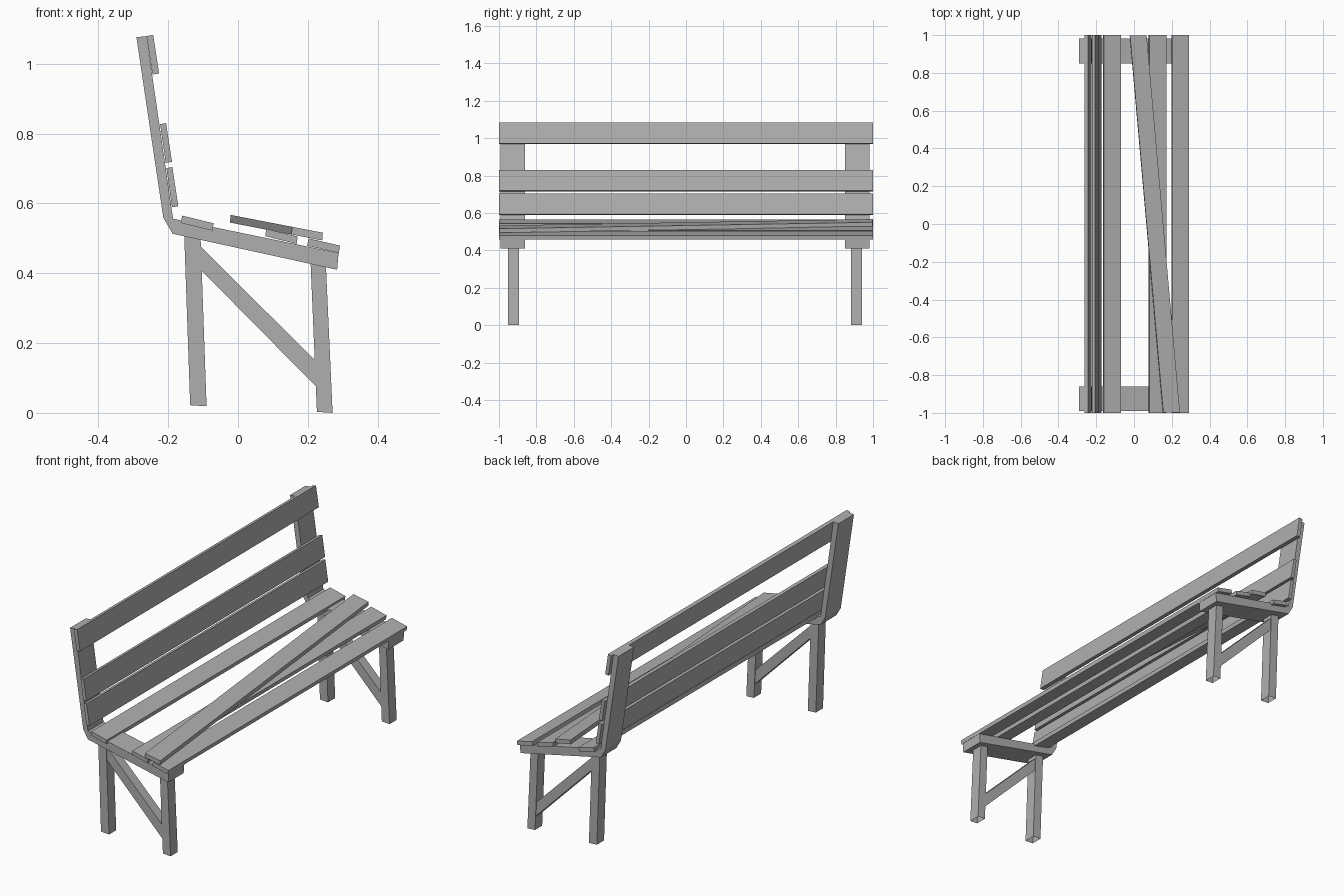
import bpy, bmesh

if "Cube" in bpy.data.objects:
    bpy.data.objects.remove(bpy.data.objects["Cube"])

# Dark grey weathered timber
timber = bpy.data.materials.new("timber")
timber.diffuse_color = (0.43, 0.43, 0.43, 1)
timber.use_nodes = True
timber.node_tree.nodes["Principled BSDF"].inputs["Base Color"].default_value = timber.diffuse_color


def prism(name, profile, y0, y1, shift=(0, 0), open_base=False):
    """Extrude an (x, z) profile from y0 to y1, sliding the far end by shift.
    open_base leaves out the face along the first profile edge."""
    bm = bmesh.new()
    near = [bm.verts.new((x, y0, z)) for x, z in profile]
    far = [bm.verts.new((x + shift[0], y1, z + shift[1])) for x, z in profile]
    bm.faces.new(near)
    bm.faces.new(far[::-1])
    n = len(profile)
    sides = []
    for i in range(n):
        j = (i + 1) % n
        sides.append(bm.faces.new((near[i], far[i], far[j], near[j])))
    bmesh.ops.recalc_face_normals(bm, faces=bm.faces)
    if open_base:
        bmesh.ops.delete(bm, geom=[sides[0]], context='FACES_ONLY')
    mesh = bpy.data.meshes.new(name)
    bm.to_mesh(mesh)
    bm.free()
    mesh.materials.append(timber)
    ob = bpy.data.objects.new(name, mesh)
    bpy.context.collection.objects.link(ob)
    return ob


# End frames: bent support, two open-bottomed legs and a diagonal brace per side
frame_parts = {
    "support": (0.921, 0.13, [(-0.186, 0.556), (0.288, 0.458), (0.284, 0.41),
                              (-0.187, 0.513), (-0.214, 0.559),
                              (-0.291, 1.076), (-0.262, 1.079)]),
    "rear_leg": (0.917, 0.06, [(-0.137, 0.022), (-0.09, 0.019),
                               (-0.107, 0.497), (-0.154, 0.507)]),
    "front_leg": (0.917, 0.06, [(0.226, 0.003), (0.271, 0.0),
                                (0.252, 0.418), (0.208, 0.428)]),
    "brace": (0.917, 0.052, [(-0.107, 0.41), (0.224, 0.075),
                             (0.222, 0.149), (-0.108, 0.478)]),
}
for side, label in ((-1, "near"), (1, "far")):
    for part, (y, width, profile) in frame_parts.items():
        mid = side * y - 0.005
        prism(f"{part}_{label}", profile, mid - width / 2, mid + width / 2,
              open_base=part.endswith("leg"))

# Full-length backrest and seat slats
slats = {
    "back_slat_top": [(-0.262, 1.079), (-0.243, 1.083), (-0.226, 0.972), (-0.245, 0.969)],
    "back_slat_middle": [(-0.223, 0.827), (-0.206, 0.830), (-0.189, 0.719), (-0.207, 0.716)],
    "back_slat_lower": [(-0.205, 0.701), (-0.188, 0.704), (-0.171, 0.592), (-0.189, 0.589)],
    "seat_slat_rear": [(-0.160, 0.565), (-0.070, 0.543), (-0.073, 0.522), (-0.164, 0.544)],
    "seat_slat_middle": [(0.081, 0.527), (0.171, 0.505), (0.168, 0.484), (0.078, 0.506)],
    "seat_slat_front": [(0.202, 0.500), (0.292, 0.479), (0.289, 0.458), (0.198, 0.479)],
}
for name, profile in slats.items():
    prism(name, profile, -1, 1)

# Loose slat lying askew on top of the seat
prism("loose_slat", [(0.155, 0.533), (0.243, 0.516), (0.241, 0.494), (0.153, 0.511)],
      -0.998, 0.998, (-0.176, 0.034))
